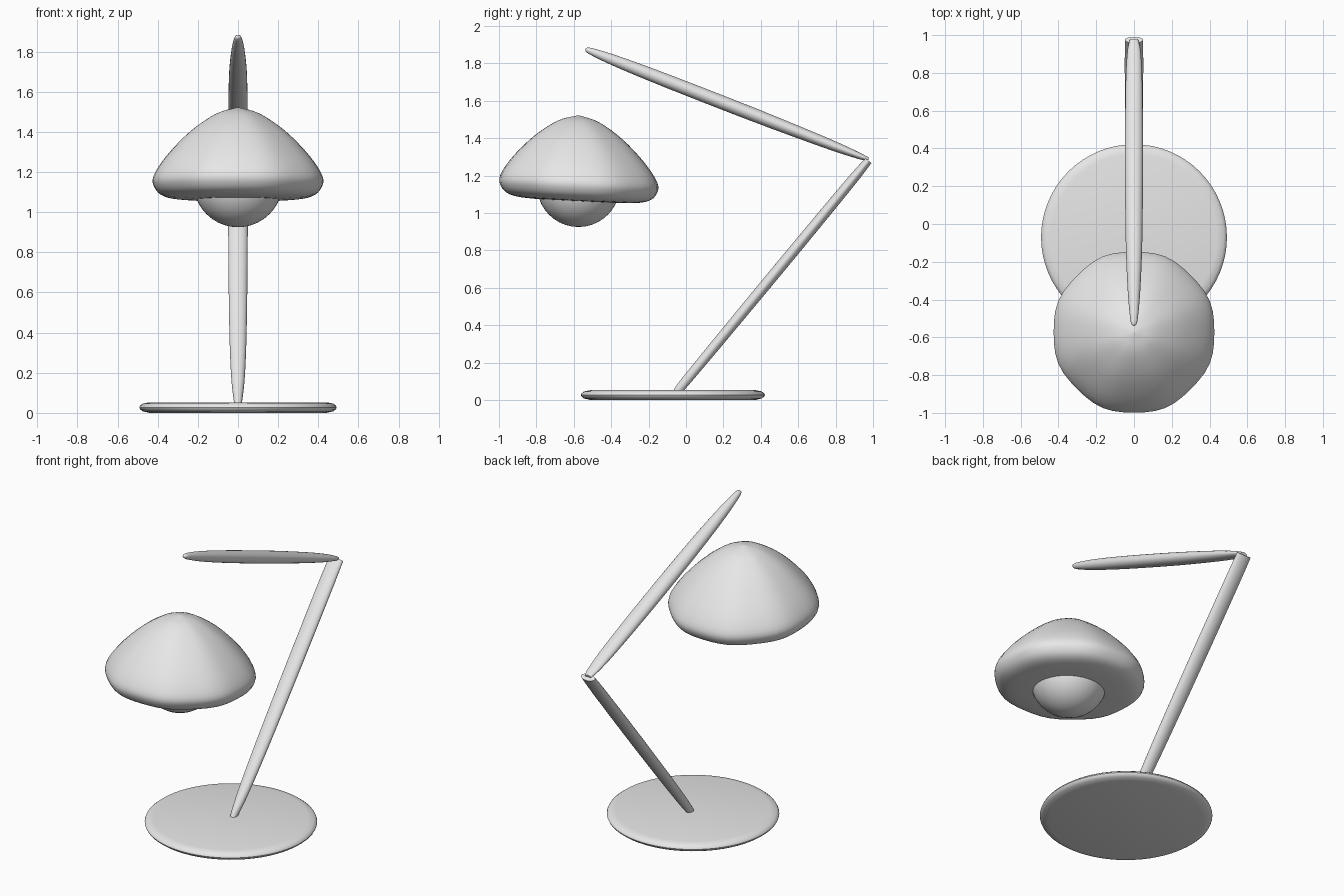
import bpy, bmesh, math
from mathutils import Vector

cube = bpy.data.objects.get("Cube")
if cube:
    bpy.data.objects.remove(cube, do_unlink=True)

grey = bpy.data.materials.new("light grey")
grey.use_nodes = True
grey.diffuse_color = (0.8, 0.8, 0.8, 1)
grey.node_tree.nodes["Principled BSDF"].inputs["Base Color"].default_value = (0.8, 0.8, 0.8, 1)


def loft(name, rings, sharp=40):
    """Skin a list of vertex rings, cap both ends and shade smooth."""
    bm = bmesh.new()
    loops = [[bm.verts.new(p) for p in ring] for ring in rings]
    n = len(loops[0])
    for a, b in zip(loops, loops[1:]):
        for i in range(n):
            j = (i + 1) % n
            bm.faces.new((a[i], a[j], b[j], b[i]))
    bm.faces.new(loops[0][::-1])
    bm.faces.new(loops[-1])
    bmesh.ops.recalc_face_normals(bm, faces=bm.faces)
    mesh = bpy.data.meshes.new(name)
    bm.to_mesh(mesh)
    bm.free()
    mesh.materials.append(grey)
    obj = bpy.data.objects.new(name, mesh)
    bpy.context.collection.objects.link(obj)
    bpy.ops.object.select_all(action="DESELECT")
    obj.select_set(True)
    bpy.context.view_layer.objects.active = obj
    bpy.ops.object.shade_smooth_by_angle(angle=math.radians(sharp))
    return obj


def smooth_profile(points, steps=4):
    """Catmull-Rom interpolation through profile points."""
    pts = [Vector(p) for p in points]
    pts = [2 * pts[0] - pts[1]] + pts + [2 * pts[-1] - pts[-2]]
    out = []
    for a, b, c, d in zip(pts, pts[1:], pts[2:], pts[3:]):
        for k in range(steps):
            t = k / steps
            out.append(0.5 * (2 * b + (c - a) * t + (2 * a - 5 * b + 4 * c - d) * t**2
                              + (3 * b - a - 3 * c + d) * t**3))
    return out + [pts[-2]]


def lathe(name, profile, y, tilt=0.0, lobes=0.0, n=48):
    """Revolve (radius, z) points about a vertical axis at y."""
    rings = []
    for r, z in profile:
        ring = []
        for i in range(n):
            a = math.tau * i / n
            rr = r * (1 + lobes * math.cos(8 * a + math.pi))
            dy = rr * math.sin(a)
            ring.append((rr * math.cos(a), y + dy, z - tilt * dy))
        rings.append(ring)
    return loft(name, rings)


def arm(name, start, end, stations, n=24):
    """Oval rod in the x = 0 plane; stations are (t, half width, half depth)."""
    s, e = Vector((0, *start)), Vector((0, *end))
    side = Vector((1, 0, 0))
    up = (e - s).normalized().cross(side)
    rings = []
    for t, w, d in smooth_profile(stations):
        c = s.lerp(e, t)
        rings.append([c + side * w * math.cos(math.tau * i / n) + up * d * math.sin(math.tau * i / n)
                      for i in range(n)])
    return loft(name, rings)


# Base disc with a rounded rim
lathe("base", [(0.44, 0), (0.475, 0.008), (0.488, 0.018), (0.492, 0.027),
               (0.488, 0.036), (0.475, 0.046), (0.44, 0.053)], -0.07, n=64)

# Lower arm, tapered at the foot and cut off flat at the elbow
arm("lower_arm", (-0.06, 0.03), (0.975, 1.28),
    [(0, 0.016, 0.016), (0.03, 0.022, 0.024), (0.12, 0.034, 0.027), (0.3, 0.043, 0.029),
     (0.6, 0.048, 0.03), (0.9, 0.049, 0.027), (1, 0.048, 0.021)])

# Upper arm, a long spindle with rounded tips
arm("upper_arm", (-0.538, 1.876), (0.975, 1.286),
    [(0, 0.004, 0.004), (0.006, 0.014, 0.012), (0.03, 0.021, 0.02), (0.12, 0.033, 0.03),
     (0.3, 0.044, 0.036), (0.6, 0.048, 0.036), (0.85, 0.044, 0.028), (0.96, 0.035, 0.018),
     (1, 0.022, 0.01)])

# Domed shade with a soft rim and closed underside
dome = [(0.003, 1.522), (0.11, 1.49), (0.24, 1.402), (0.36, 1.28), (0.425, 1.18),
        (0.42, 1.122), (0.375, 1.082), (0.28, 1.066), (0.1, 1.062)]
lathe("shade", smooth_profile(dome), -0.573, tilt=0.05, lobes=0.01)

# Bulb peeping out below the shade
bpy.ops.mesh.primitive_uv_sphere_add(segments=40, ring_count=20, radius=0.222,
                                     location=(0, -0.575, 1.147))
bulb = bpy.context.object
bulb.name = "bulb"
bulb.data.materials.append(grey)
bpy.ops.object.shade_smooth()
